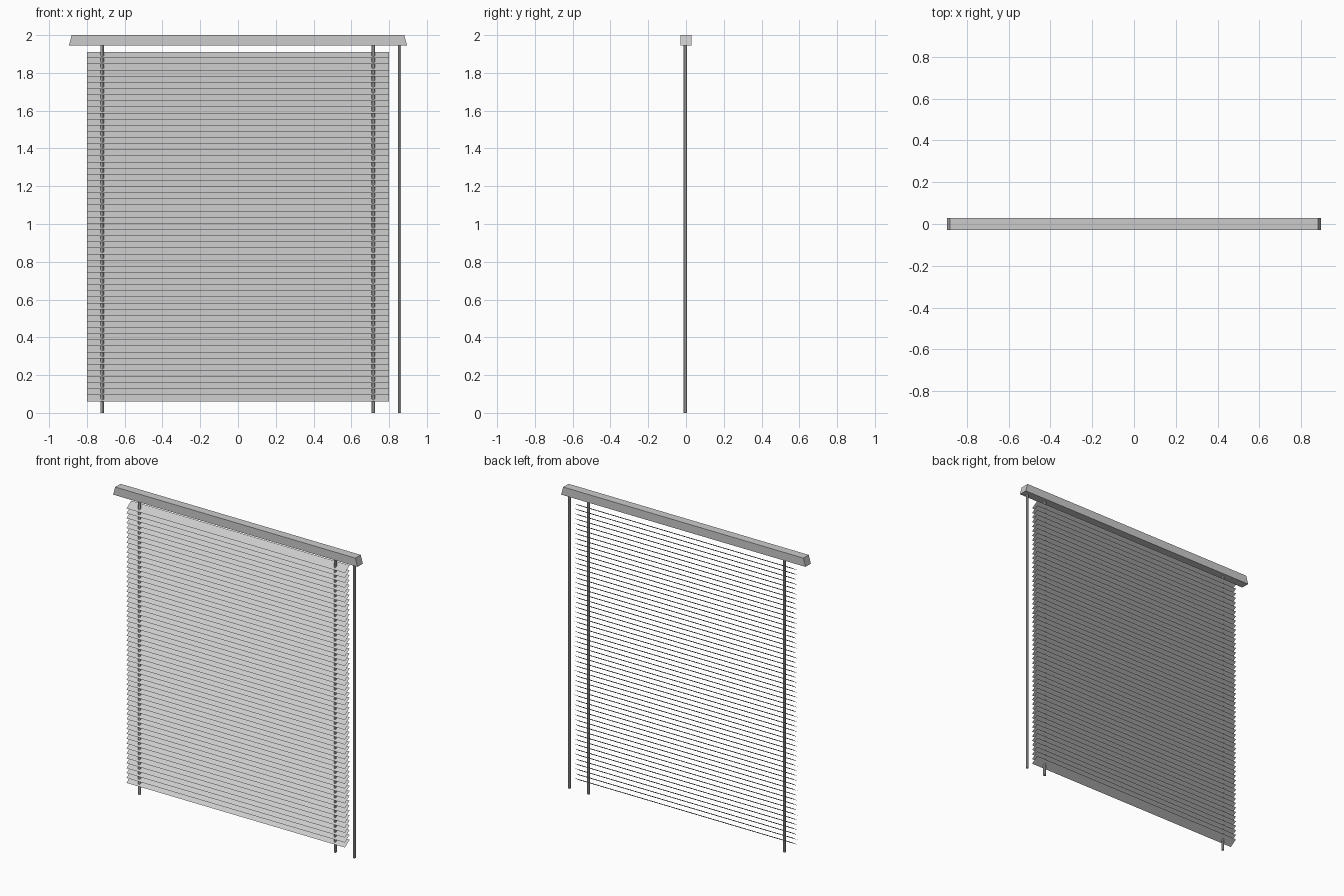
import bpy
import bmesh

if "Cube" in bpy.data.objects:
    bpy.data.objects.remove(bpy.data.objects["Cube"])


def make_object(name, bm):
    bmesh.ops.recalc_face_normals(bm, faces=bm.faces)
    mesh = bpy.data.meshes.new(name)
    bm.to_mesh(mesh)
    bm.free()
    obj = bpy.data.objects.new(name, mesh)
    bpy.context.collection.objects.link(obj)
    return obj


def rod(name, x, y, radius, top):
    bpy.ops.mesh.primitive_cylinder_add(vertices=8, radius=radius, depth=top,
                                        location=(x, y, top / 2))
    obj = bpy.context.object
    obj.name = name
    return obj


RAIL_BOTTOM, RAIL_TOP = 1.946, 2.0

# Head rail: trapezoid profile, slightly wider at the bottom
bm = bmesh.new()
profile = [(-0.895, RAIL_BOTTOM), (0.895, RAIL_BOTTOM), (0.88, RAIL_TOP), (-0.88, RAIL_TOP)]
face = bm.faces.new([bm.verts.new((x, -0.028, z)) for x, z in profile])
ext = bmesh.ops.extrude_face_region(bm, geom=[face])
bmesh.ops.translate(bm, vec=(0, 0.056, 0),
                    verts=[v for v in ext["geom"] if isinstance(v, bmesh.types.BMVert)])
make_object("head_rail", bm)

# Slats: one thin tilted sheet, front edge low, repeated upwards
COUNT, PITCH, LOW, RISE = 57, 0.03245, 0.061, 0.033
bm = bmesh.new()
corners = [(-0.8, -0.024, LOW), (0.8, -0.024, LOW),
           (0.8, 0.025, LOW + RISE), (-0.8, 0.025, LOW + RISE)]
bm.faces.new([bm.verts.new(c) for c in corners])
slats = make_object("slats", bm)
array = slats.modifiers.new("stack", 'ARRAY')
array.count = COUNT
array.use_relative_offset = False
array.use_constant_offset = True
array.constant_offset_displace = (0, 0, PITCH)

# Lift cords through the slats, and the tilt wand at the side
rod("lift_cord_left", -0.718, -0.004, 0.009, RAIL_BOTTOM + 0.004)
rod("lift_cord_right", 0.716, -0.004, 0.009, RAIL_BOTTOM + 0.004)
rod("tilt_wand", 0.856, -0.004, 0.008, RAIL_BOTTOM + 0.004)
